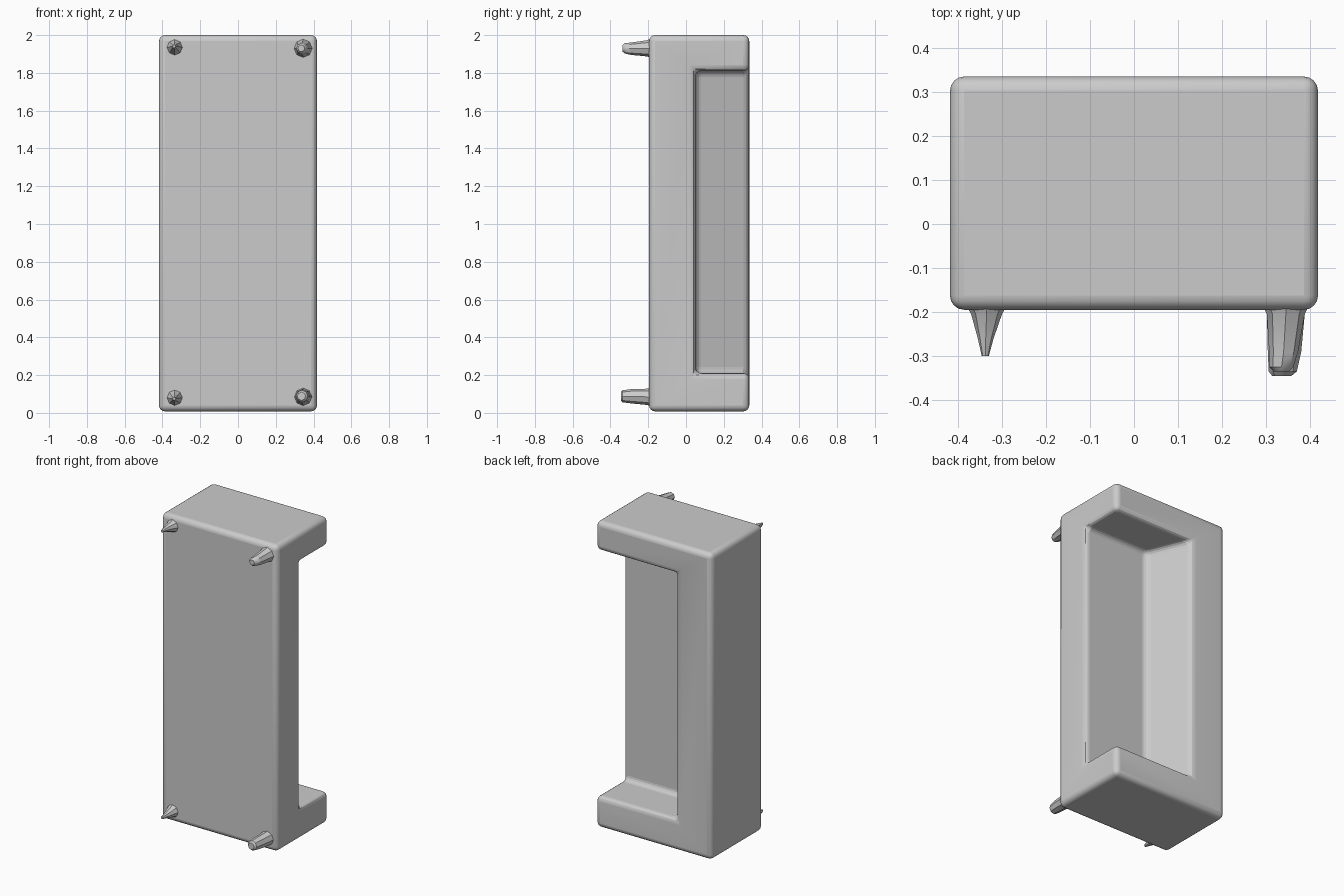
import bpy, bmesh
from mathutils import Vector

cube = bpy.data.objects.get("Cube")
if cube:
    bpy.data.objects.remove(cube, do_unlink=True)

grey = bpy.data.materials.new("plain grey")
grey.use_nodes = True
grey.diffuse_color = (0.6, 0.6, 0.6, 1)
grey.node_tree.nodes["Principled BSDF"].inputs["Base Color"].default_value = (0.6, 0.6, 0.6, 1)


def add_object(name, bm):
    bmesh.ops.recalc_face_normals(bm, faces=bm.faces)
    mesh = bpy.data.meshes.new(name)
    bm.to_mesh(mesh)
    bm.free()
    mesh.materials.append(grey)
    obj = bpy.data.objects.new(name, mesh)
    bpy.context.collection.objects.link(obj)
    return obj


def prism(name, profile, z0, z1):
    """Extrude an (x, y) outline from z0 to z1."""
    bm = bmesh.new()
    face = bm.faces.new([bm.verts.new((x, y, z0)) for x, y in profile])
    top = bmesh.ops.extrude_face_region(bm, geom=[face])["geom"]
    bmesh.ops.translate(bm, vec=(0, 0, z1 - z0),
                        verts=[v for v in top if isinstance(v, bmesh.types.BMVert)])
    return add_object(name, bm)


def smooth(obj, angle):
    bpy.ops.object.select_all(action='DESELECT')
    obj.select_set(True)
    bpy.context.view_layer.objects.active = obj
    bpy.ops.object.shade_smooth_by_angle(angle=angle)


# Sofa body lying on its arm: the seat hollow has a sloping backrest
body = prism("sofa_body", [(-0.418, -0.195), (0.418, -0.195), (0.418, 0.335), (-0.418, 0.335)], 0.008, 2.0)
hollow = prism("seat_hollow_cutter", [(-0.05, 0.05), (0.6, 0.05), (0.6, 0.5), (-0.235, 0.5)], 0.21, 1.81)
hollow.hide_render = True
hollow.hide_set(True)

cut = body.modifiers.new("seat_hollow", 'BOOLEAN')
cut.operation = 'DIFFERENCE'
cut.solver = 'EXACT'
cut.object = hollow
rounding = body.modifiers.new("soft_edges", 'BEVEL')
rounding.width = 0.032
rounding.segments = 4
rounding.limit_method = 'ANGLE'
rounding.angle_limit = 0.5
smooth(body, 0.7)


def leg(name, rings):
    """Loft an eight-sided tapered leg through (x, y, z, radius) rings."""
    bm = bmesh.new()
    loops = []
    for x, y, z, r in rings:
        made = bmesh.ops.create_circle(bm, segments=8, radius=r)["verts"]
        for v in made:
            v.co = Vector((x + v.co.x, y, z + v.co.y))
        loops.append(made)
    for a, b in zip(loops, loops[1:]):
        for i in range(8):
            bm.faces.new((a[i], a[(i + 1) % 8], b[(i + 1) % 8], b[i]))
    bm.faces.new(loops[0])
    bm.faces.new(loops[-1])
    smooth(add_object(name, bm), 0.6)


# Rear legs are short and thin, front legs longer and stouter
for end, z, tip in (("upper", 1.935, 1.94), ("lower", 0.08, 0.075)):
    leg(f"rear_leg_{end}", [(-0.335, -0.17, z, 0.055), (-0.335, -0.205, z, 0.035),
                            (-0.337, -0.26, tip, 0.018), (-0.338, -0.30, tip, 0.008)])
leg("front_leg_upper", [(0.345, -0.17, 1.93, 0.06), (0.345, -0.205, 1.93, 0.043),
                        (0.34, -0.29, 1.928, 0.033), (0.335, -0.325, 1.93, 0.027),
                        (0.335, -0.335, 1.93, 0.018)])
leg("front_leg_lower", [(0.345, -0.17, 0.085, 0.055), (0.345, -0.205, 0.085, 0.043),
                        (0.342, -0.29, 0.088, 0.038), (0.338, -0.335, 0.088, 0.032),
                        (0.336, -0.345, 0.088, 0.022)])
